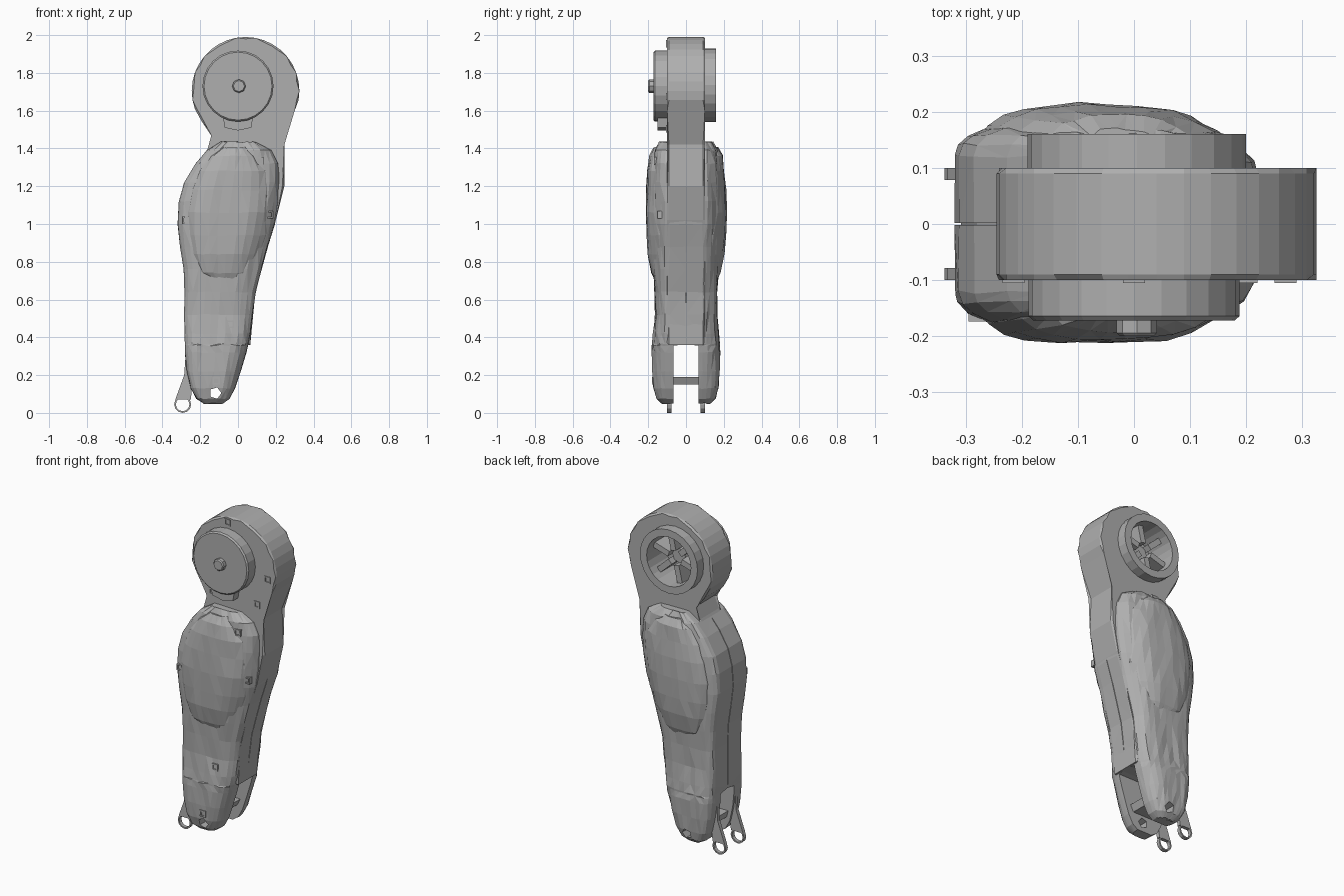
import bpy, bmesh, random
from math import sin, cos, pi, radians
from mathutils import Vector, Matrix

random.seed(4)
cube = bpy.data.objects.get("Cube")
if cube:
    bpy.data.objects.remove(cube)

grey = bpy.data.materials.new("mid grey")
grey.use_nodes = True
tone = (0.43, 0.43, 0.43, 1)
grey.diffuse_color = tone
grey.node_tree.nodes["Principled BSDF"].inputs["Base Color"].default_value = tone


def finish(name, bm):
    bmesh.ops.recalc_face_normals(bm, faces=bm.faces)
    mesh = bpy.data.meshes.new(name)
    bm.to_mesh(mesh)
    bm.free()
    mesh.materials.append(grey)
    obj = bpy.data.objects.new(name, mesh)
    bpy.context.collection.objects.link(obj)
    return obj


def bridge(bm, rings, closed=False):
    """Skin a list of vertex rings, capping the ends unless closed."""
    n = len(rings[0])
    pairs = list(zip(rings, rings[1:]))
    if closed:
        pairs.append((rings[-1], rings[0]))
    else:
        bm.faces.new(rings[0])
        bm.faces.new(rings[-1])
    for a, b in pairs:
        for i in range(n):
            j = (i + 1) % n
            bm.faces.new((a[i], a[j], b[j], b[i]))


def prism(name, outline, y0, y1, bevel=0.0):
    """Extrude an xz outline along y."""
    bm = bmesh.new()
    bridge(bm, [[bm.verts.new((x, y, z)) for x, z in outline] for y in (y0, y1)])
    if bevel:
        rim = [e for e in bm.edges if abs(e.verts[0].co.y - e.verts[1].co.y) < 1e-5]
        bmesh.ops.bevel(bm, geom=rim, offset=bevel, segments=1, affect='EDGES')
    return finish(name, bm)


def circle(x, z, r, n, turn=0.0):
    return [(x + r * cos(2 * pi * i / n + turn), z + r * sin(2 * pi * i / n + turn)) for i in range(n)]


def tube(name, x, z, outer, inner, y0, y1, n, turn=0.0):
    """A ring whose axis is y."""
    bm = bmesh.new()
    loops = [(outer, y0), (outer, y1), (inner, y1), (inner, y0)]
    bridge(bm, [[bm.verts.new((p, y, q)) for p, q in circle(x, z, r, n, turn)] for r, y in loops], True)
    return finish(name, bm)


def cut(obj, cutter):
    mod = obj.modifiers.new("cut", 'BOOLEAN')
    mod.object, mod.operation, mod.solver = cutter, 'DIFFERENCE', 'EXACT'
    bpy.context.view_layer.update()
    mesh = bpy.data.meshes.new_from_object(obj.evaluated_get(bpy.context.evaluated_depsgraph_get()))
    obj.modifiers.clear()
    obj.data = mesh
    bpy.data.objects.remove(cutter)


def shell(name, sections, side, power, steps=14):
    """Loft half-round sections (z, x0, x1, y), fuller toward -x, up one side of the limb."""
    bm = bmesh.new()
    rings = []
    for z, x0, x1, top in sections:
        mid, half = (x0 + x1) / 2, (x1 - x0) / 2
        # The feet stand apart, while the halves meet on the centre plane above them
        inner = 0.065 if z < 0.36 else 0.002
        ring = [bm.verts.new((x1, side * inner, z)), bm.verts.new((x0, side * inner, z))]
        for i in range(steps + 1):
            u = -cos(pi * i / steps)
            low = min(0.122 if u < 0 else 0.088, top - 0.01)
            bend = power * (1.5 if u < 0 else 0.9)
            y = low + (top - low) * (1 - min(1, abs(u)) ** bend) ** 0.55
            noise = random.uniform(-0.004, 0.004)
            ring.append(bm.verts.new((mid + half * u + noise * 0.5, side * (y + noise), z + noise * 0.8)))
        rings.append(ring)
    bridge(bm, rings)
    bmesh.ops.triangulate(bm, faces=[f for f in bm.faces if len(f.verts) == 4])
    return finish(name, bm)


# Central plate: round head, neck and tapering shank
head = [(0.04 + 0.285 * cos(radians(a)), 1.705 + 0.285 * sin(radians(a))) for a in range(200, -11, -10)]
right_edge = [(0.3, 1.6), (0.235, 1.42), (0.245, 1.2), (0.2, 1.02), (0.145, 0.85), (0.08, 0.62), (0.065, 0.36)]
left_edge = [(-0.272, 0.36), (-0.275, 0.7), (-0.308, 1.0), (-0.28, 1.2), (-0.16, 1.4), (-0.13, 1.47),
             (-0.19, 1.54)]
core = prism("central_plate", head + right_edge + left_edge, -0.1, 0.1, 0.01)
cut(core, prism("pocket_cutter", circle(0.005, 1.735, 0.15, 24), -0.02, 0.2))

# Front joint cover with its hub and lower tab
prism("joint_cover", circle(0, 1.73, 0.188, 24), -0.172, -0.09, 0.008)
prism("cover_hub", circle(0.005, 1.73, 0.036, 8), -0.2, -0.16, 0.006)
prism("cover_tab", [(-0.08, 1.57), (-0.07, 1.51), (0, 1.495), (0.07, 1.51), (0.08, 1.57)], -0.15, -0.09)

# Open back collar with spokes in its pocket
tube("back_collar", 0.005, 1.735, 0.195, 0.15, 0.09, 0.16, 24)
for i in range(6):
    a = 2 * pi * i / 6 + 0.3
    bm = bmesh.new()
    spin = Matrix.Translation((0.005 + 0.1 * cos(a), 0.035, 1.735 + 0.1 * sin(a))) @ Matrix.Rotation(-a, 4, 'Y')
    bmesh.ops.create_cube(bm, size=1, matrix=spin @ Matrix.Diagonal((0.11, 0.13, 0.035, 1)))
    finish("pocket_spoke", bm)
prism("pocket_hub", circle(0.005, 1.735, 0.045, 8), -0.03, 0.06)

# Side shells with a bulging outer pad, one on each side
lower = [(0.05, -0.18, -0.08, 0.13), (0.075, -0.22, -0.045, 0.155), (0.13, -0.25, -0.015, 0.17),
         (0.22, -0.27, 0.015, 0.178), (0.32, -0.28, 0.045, 0.18), (0.355, -0.281, 0.053, 0.178),
         (0.365, -0.281, 0.056, 0.178), (0.42, -0.282, 0.066, 0.172),
         (0.52, -0.284, 0.078, 0.162), (0.64, -0.282, 0.093, 0.165), (0.76, -0.287, 0.125, 0.172),
         (0.88, -0.305, 0.158, 0.178), (1.0, -0.32, 0.196, 0.18), (1.12, -0.312, 0.215, 0.18),
         (1.22, -0.285, 0.22, 0.178), (1.32, -0.225, 0.215, 0.172), (1.39, -0.165, 0.18, 0.165),
         (1.435, -0.09, 0.1, 0.14)]
pad = [(0.68, -0.13, 0.02, 0.155), (0.74, -0.22, 0.08, 0.182), (0.84, -0.26, 0.13, 0.202),
       (0.94, -0.28, 0.165, 0.21), (1.06, -0.285, 0.19, 0.214), (1.18, -0.262, 0.2, 0.21),
       (1.28, -0.22, 0.185, 0.203), (1.36, -0.16, 0.13, 0.192), (1.405, -0.09, 0.06, 0.17)]
front_parts = [core]
for side, label in ((-1, "front"), (1, "back")):
    cover = shell(label + "_shell", lower, side, 4)
    cut(cover, prism("pin_cutter", circle(-0.12, 0.105, 0.032, 5), side * 0.12 - 0.1, side * 0.12 + 0.1))
    bulge = shell(label + "_pad", pad, side, 2.8)
    if side < 0:
        front_parts += [cover, bulge]

    # Hooked arm hanging from inside the shell
    y0, y1 = sorted((side * 0.078, side * 0.1))
    prism(label + "_hook_arm", [(-0.21, 0.36), (-0.275, 0.34), (-0.285, 0.2), (-0.332, 0.07),
                                (-0.25, 0.07), (-0.235, 0.2)], y0, y1)
    tube(label + "_hook_eye", -0.293, 0.045, 0.045, 0.036, y0, y1, 12)

# Cross bar joining the two feet
prism("cross_bar", [(-0.23, 0.15), (-0.05, 0.15), (-0.03, 0.19), (-0.24, 0.19)], -0.1, 0.1)

# Square sockets sunk into the front face, seated on whichever part lies outermost
bpy.context.view_layer.update()
sockets = [(0, 1.955), (-0.215, 1.68), (0.27, 1.675), (-0.105, 1.505), (0.2, 1.505), (0.115, 1.335),
           (0.165, 1.05), (-0.275, 1.02), (-0.04, 0.47), (-0.115, 0.17)]
for x, z in sockets:
    hits = [part.ray_cast(Vector((x, -1, z)), Vector((0, 1, 0))) for part in front_parts]
    y = min(hit[1].y for hit in hits if hit[0])
    tube("socket_rim", x, z, 0.028, 0.017, y - 0.005, y + 0.02, 4, pi / 4)
